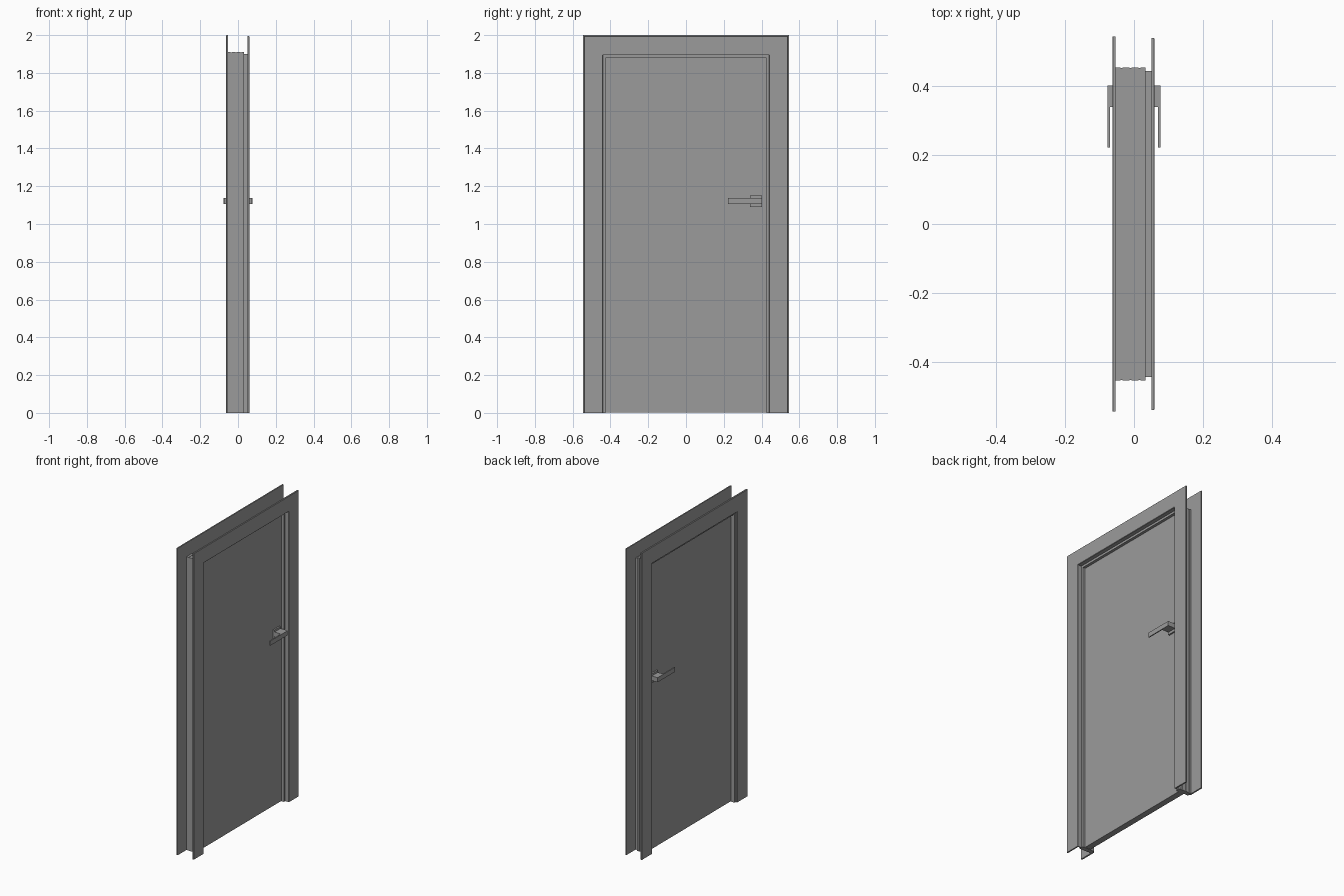
import bpy, bmesh

if "Cube" in bpy.data.objects:
    bpy.data.objects.remove(bpy.data.objects["Cube"])

HALF_W, HEAD = 0.425, 1.88   # clear opening: half width and height

# Dark grey finish shared by every part
GREY = bpy.data.materials.new("dark_grey")
GREY.diffuse_color = (0.33, 0.33, 0.33, 1)
GREY.use_nodes = True
GREY.node_tree.nodes["Principled BSDF"].inputs["Base Color"].default_value = GREY.diffuse_color


def finish(name, bm):
    bmesh.ops.recalc_face_normals(bm, faces=bm.faces)
    mesh = bpy.data.meshes.new(name)
    bm.to_mesh(mesh)
    bm.free()
    mesh.materials.append(GREY)
    ob = bpy.data.objects.new(name, mesh)
    bpy.context.collection.objects.link(ob)
    return ob


def frame(name, profile):
    """Sweep an (outward offset, x) profile round the opening with mitred corners."""
    bm = bmesh.new()
    rings = []
    for side, top in ((-1, 0), (-1, 1), (1, 1), (1, 0)):
        rings.append([bm.verts.new((x, side * (HALF_W + o), top * (HEAD + o)))
                      for o, x in profile])
    n = len(profile)
    for a, b in zip(rings, rings[1:]):
        for i in range(n):
            j = (i + 1) % n
            bm.faces.new((a[i], a[j], b[j], b[i]))
    bm.faces.new(rings[0])
    bm.faces.new(rings[-1])
    return finish(name, bm)


def box(name, x, y, z):
    bm = bmesh.new()
    bmesh.ops.create_cube(bm, size=1)
    for v in bm.verts:
        v.co = [lo + (c + 0.5) * (hi - lo) for c, (lo, hi) in zip(v.co, (x, y, z))]
    return finish(name, bm)


# Jamb lining with shallow grooves along its outer face
jamb = [(0.0, 0.033), (0.0, -0.053), (0.030, -0.053)]
for gx in (-0.036, -0.010, 0.016):
    jamb += [(0.030, gx - 0.003), (0.028, gx - 0.003),
             (0.028, gx + 0.003), (0.030, gx + 0.003)]
jamb += [(0.030, 0.033)]
frame("jamb_lining", jamb)

# Flat casing on the -x side, corners slightly eased
frame("back_casing", [(0.012, -0.053), (0.012, -0.061), (0.014, -0.063),
                      (0.118, -0.063), (0.120, -0.061), (0.120, -0.053)])

# L-shaped casing on the +x side, its tongue reaching into the lining
frame("front_casing", [(0.014, 0.031), (0.014, 0.058), (0.016, 0.060),
                       (0.113, 0.060), (0.115, 0.058), (0.115, 0.051),
                       (0.020, 0.051), (0.020, 0.031)])

# Door leaf
FACES = {1: 0.015, -1: -0.025}
box("door_leaf", (FACES[-1], FACES[1]), (-HALF_W, HALF_W), (0.002, HEAD))

# Handle set on each face
for s, label in ((1, "front"), (-1, "back")):
    face = FACES[s]

    def span(a, b):
        return tuple(sorted((a, b)))

    box(label + "_rosette", span(face, face + s * 0.010), (0.34, 0.402), (1.09, 1.15))
    box(label + "_handle_neck", span(face, s * 0.070), (0.34, 0.402), (1.107, 1.137))
    box(label + "_lever", span(s * 0.070, s * 0.077), (0.222, 0.402), (1.107, 1.137))
